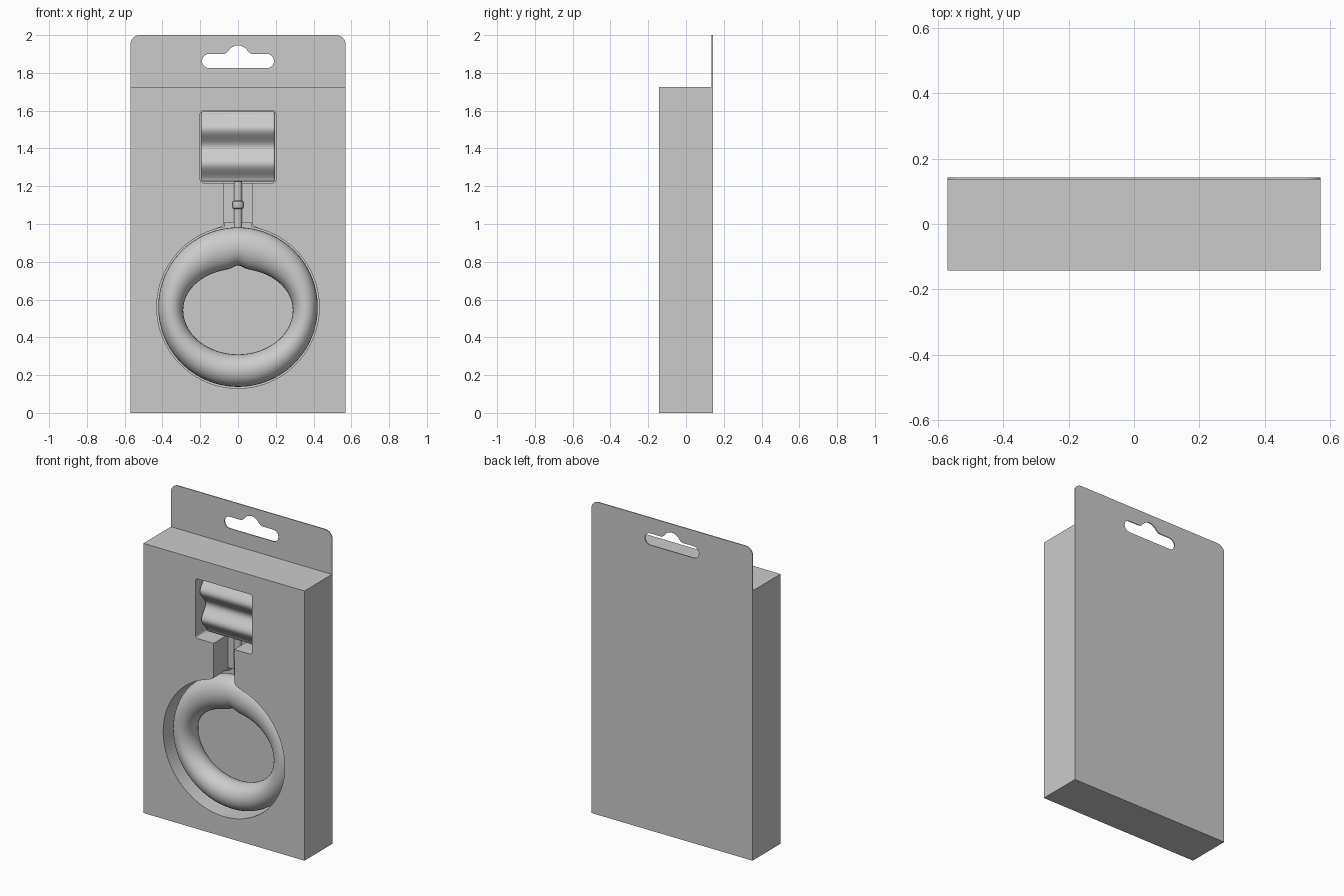
import bpy, bmesh
from math import sin, cos, pi, radians, exp

if "Cube" in bpy.data.objects:
    bpy.data.objects.remove(bpy.data.objects["Cube"])


def make_object(name, bm, smooth=False):
    bmesh.ops.recalc_face_normals(bm, faces=bm.faces)
    me = bpy.data.meshes.new(name)
    bm.to_mesh(me)
    bm.free()
    ob = bpy.data.objects.new(name, me)
    bpy.context.collection.objects.link(ob)
    if smooth:
        activate(ob)
        bpy.ops.object.shade_smooth_by_angle(angle=radians(35))
    return ob


def activate(ob):
    bpy.ops.object.select_all(action='DESELECT')
    ob.select_set(True)
    bpy.context.view_layer.objects.active = ob


def arc(cx, cz, r, a0, a1, n=12):
    angles = [radians(a0 + (a1 - a0) * i / n) for i in range(n + 1)]
    return [(cx + r * cos(a), cz + r * sin(a)) for a in angles]


def mirrored(right):
    """Close a right-hand outline with its mirror image."""
    return right + [(-x, z) for x, z in reversed(right) if x > 1e-6]


def prism(name, outline, y0, y1, smooth=False):
    """Extrude an x-z outline from y0 to y1."""
    bm = bmesh.new()
    face = bm.faces.new([bm.verts.new((x, y0, z)) for x, z in outline])
    out = bmesh.ops.extrude_face_region(bm, geom=[face])
    moved = [g for g in out['geom'] if isinstance(g, bmesh.types.BMVert)]
    bmesh.ops.translate(bm, verts=moved, vec=(0, y1 - y0, 0))
    return make_object(name, bm, smooth)


def cut(target, cutter):
    cutter.hide_render = True
    activate(target)
    mod = target.modifiers.new("cut", 'BOOLEAN')
    mod.operation, mod.solver, mod.object = 'DIFFERENCE', 'EXACT', cutter
    bpy.ops.object.modifier_apply(modifier=mod.name)
    bpy.data.objects.remove(cutter)


FRONT, BACK, CARD = -0.142, 0.142, 0.136
CX, CZ = 0, 0.56

# Box with stepped pockets: ring, neck channel and cushion
box = prism("box", mirrored([(0.57, 0), (0.57, 1.725)]), FRONT, CARD)
cut(box, prism("ring_pocket", arc(CX, CZ, 0.43, 0, 357, 119), -0.3, 0.06))
neck = [(0.13, 0.9), (0.125, 0.972), (0.1, 0.98), (0.082, 0.99), (0.073, 1.008), (0.073, 1.3)]
cut(box, prism("neck_channel", mirrored(neck), -0.3, 0.005))
pocket = arc(0.185, 1.233, 0.015, -90, 0, 5) + arc(0.185, 1.585, 0.015, 0, 90, 5)
cut(box, prism("cushion_pocket", mirrored(pocket), -0.3, 0.07))
cut(box, prism("neck_step", mirrored([(0.072, 0.9), (0.072, 1.007)]), -0.1, 0.055))

# Back card with hanging tab and slot
card = prism("back_card", mirrored([(0.57, 0)] + arc(0.52, 1.95, 0.05, 0, 90)), CARD, BACK)
slot = (arc(0.153, 1.8625, 0.0375, -90, 90)
        + [(0.078, 1.9), (0.066, 1.903), (0.058, 1.91)]
        + arc(0, 1.885, 0.06, 33, 90))
cut(card, prism("hang_slot", mirrored(slot), 0, 0.3))

# Padded ring: elliptical section between a circle and a notched oval
bm = bmesh.new()
N, M = 128, 28
loops = []
for i in range(N):
    a = 2 * pi * i / N
    ox, oz = 0.422 * cos(a), CZ + 0.422 * sin(a)
    ix, iz = 0.29 * cos(a), 0.545 + 0.235 * sin(a)
    if sin(a) > 0:
        iz = 0.545 + 0.218 * sin(a) + 0.018 * exp(-(ix / 0.032) ** 2)
    loop = []
    for j in range(M):
        t = 2 * pi * j / M
        k = (1 + cos(t)) / 2
        loop.append(bm.verts.new((ix + (ox - ix) * k, -0.02 + 0.085 * sin(t),
                                  iz + (oz - iz) * k)))
    loops.append(loop)
for i in range(N):
    A, B = loops[i], loops[(i + 1) % N]
    for j in range(M):
        k = (j + 1) % M
        bm.faces.new((A[j], A[k], B[k], B[j]))
make_object("padded_ring", bm, True)

# Double-bulged cushion, extruded along x
bm = bmesh.new()
profile = [(0.08, 1.225)]
for i in range(41):
    u = i / 40
    profile.append((-0.065 - 0.03 * u + 0.025 * cos(4 * pi * u), 1.225 + 0.37 * u))
profile.append((0.08, 1.595))
face = bm.faces.new([bm.verts.new((-0.195, y, z)) for y, z in profile])
out = bmesh.ops.extrude_face_region(bm, geom=[face])
bmesh.ops.translate(bm, vec=(0.39, 0, 0),
                    verts=[g for g in out['geom'] if isinstance(g, bmesh.types.BMVert)])
cushion = make_object("cushion", bm, True)
bevel = cushion.modifiers.new("soft_edges", 'BEVEL')
bevel.width, bevel.segments = 0.012, 3
bevel.limit_method, bevel.angle_limit = 'ANGLE', radians(50)

# Connecting rod with a turned collar
bm = bmesh.new()
turned = [(0.022, 0.96), (0.022, 1.08), (0.028, 1.085), (0.03, 1.1), (0.03, 1.108),
          (0.028, 1.12), (0.022, 1.125), (0.022, 1.26)]
S = 24
rings = [[bm.verts.new((r * cos(2 * pi * k / S), r * sin(2 * pi * k / S), z))
          for k in range(S)] for r, z in turned]
for A, B in zip(rings, rings[1:]):
    for k in range(S):
        n = (k + 1) % S
        bm.faces.new((A[k], A[n], B[n], B[k]))
bm.faces.new(rings[0])
bm.faces.new(rings[-1])
make_object("connecting_rod", bm, True)
